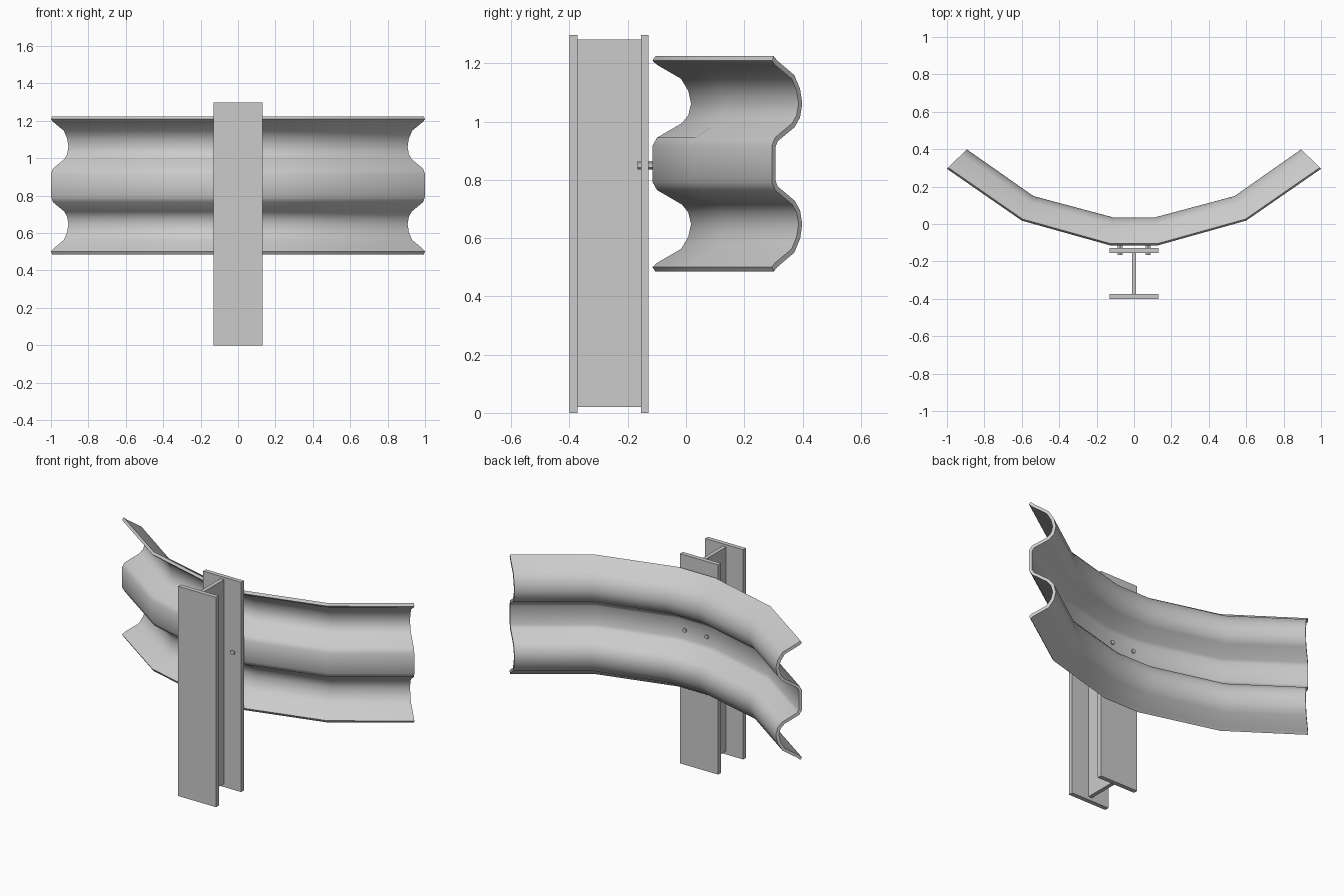
import bpy, bmesh, math
from mathutils import Vector

cube = bpy.data.objects.get("Cube")
if cube:
    bpy.data.objects.remove(cube)

steel = bpy.data.materials.new("galvanised grey")
steel.use_nodes = True
GREY = (0.6, 0.6, 0.6, 1)
steel.diffuse_color = GREY
steel.node_tree.nodes["Principled BSDF"].inputs["Base Color"].default_value = GREY


def finish(bm, name, smooth=None):
    bmesh.ops.recalc_face_normals(bm, faces=bm.faces)
    mesh = bpy.data.meshes.new(name)
    bm.to_mesh(mesh)
    bm.free()
    mesh.materials.append(steel)
    ob = bpy.data.objects.new(name, mesh)
    bpy.context.collection.objects.link(ob)
    if smooth:
        bpy.ops.object.select_all(action='DESELECT')
        ob.select_set(True)
        bpy.context.view_layer.objects.active = ob
        bpy.ops.object.shade_smooth_by_angle(angle=math.radians(smooth))
    return ob


def box(name, low, high):
    bm = bmesh.new()
    bmesh.ops.create_cube(bm, size=1)
    low, high = Vector(low), Vector(high)
    for v in bm.verts:
        v.co = (low + high) / 2 + v.co * (high - low)
    return finish(bm, name)


def rod(bm, x, y0, y1, z, radius, sides):
    made = bmesh.ops.create_cone(bm, cap_ends=True, segments=sides,
                                 radius1=radius, radius2=radius, depth=y1 - y0)
    for v in made["verts"]:
        a, b, c = v.co
        v.co = (x + a, (y0 + y1) / 2 + c, z + b)


# I-beam post
box("post_front_flange", (-0.13, -0.4, 0), (0.13, -0.373, 1.297))
box("post_back_flange", (-0.13, -0.155, 0), (0.13, -0.128, 1.297))
box("post_web", (-0.012, -0.373, 0.02), (0.012, -0.155, 1.282))

# Double-wave rail section: (depth, height from the middle), mirrored downwards
MID, THICK, CREST = 0.855, 0.018, 0.15
half = [(0, 0.062), (0.015, 0.09), (0.098, 0.14), (0.119, 0.167), (0.128, 0.207),
        (0.119, 0.25), (0.095, 0.292), (0.015, 0.34), (0, 0.354)]
front = [Vector((d, -h)) for d, h in reversed(half)] + [Vector(p) for p in half]
back = []
for i, p in enumerate(front):
    sides = []
    if i > 0:
        sides.append((p - front[i - 1]).normalized())
    if i < len(front) - 1:
        sides.append((front[i + 1] - p).normalized())
    # lips follow the sloping sheet next to them
    if i == 0:
        sides = [(front[2] - front[1]).normalized()]
    if i == len(front) - 1:
        sides = [(front[-2] - front[-3]).normalized()]
    t = sum(sides, Vector((0, 0))).normalized()
    back.append(p + Vector((t.y, -t.x)) * THICK)

# Stations along the bend: front point, then the way across to the back crest
right_half = [((0.125, -0.115), (-0.012, 0.155)),
              ((0.6, 0.018), (-0.064, 0.135)),
              ((1.0, 0.295), (-0.109, 0.107))]
stations = [((-x, y), (-u, v)) for (x, y), (u, v) in reversed(right_half)] + right_half

bm = bmesh.new()
rings = []
for (x, y), (u, v) in stations:
    rings.append([[bm.verts.new((x + u * d / CREST, y + v * d / CREST, MID + h))
                   for d, h in side] for side in (front, back)])
n = len(front)
for a, b in zip(rings, rings[1:]):
    loop_a, loop_b = a[0] + a[1][::-1], b[0] + b[1][::-1]
    for i in range(2 * n):
        j = (i + 1) % (2 * n)
        bm.faces.new((loop_a[i], loop_a[j], loop_b[j], loop_b[i]))
for f, k in (rings[0], rings[-1]):
    for i in range(n - 1):
        bm.faces.new((f[i], f[i + 1], k[i + 1], k[i]))
finish(bm, "guard_rail", 40)

# Bolts with a head behind the flange, a spacer and a nut on the rail
for x, name in ((-0.075, "right_bolt"), (0.075, "left_bolt")):
    bm = bmesh.new()
    rod(bm, x, -0.16, -0.09, 0.85, 0.009, 12)
    rod(bm, x, -0.166, -0.155, 0.85, 0.015, 6)
    rod(bm, x, -0.128, -0.115, 0.85, 0.015, 6)
    rod(bm, x, -0.098, -0.09, 0.85, 0.013, 12)
    finish(bm, name, 35)
